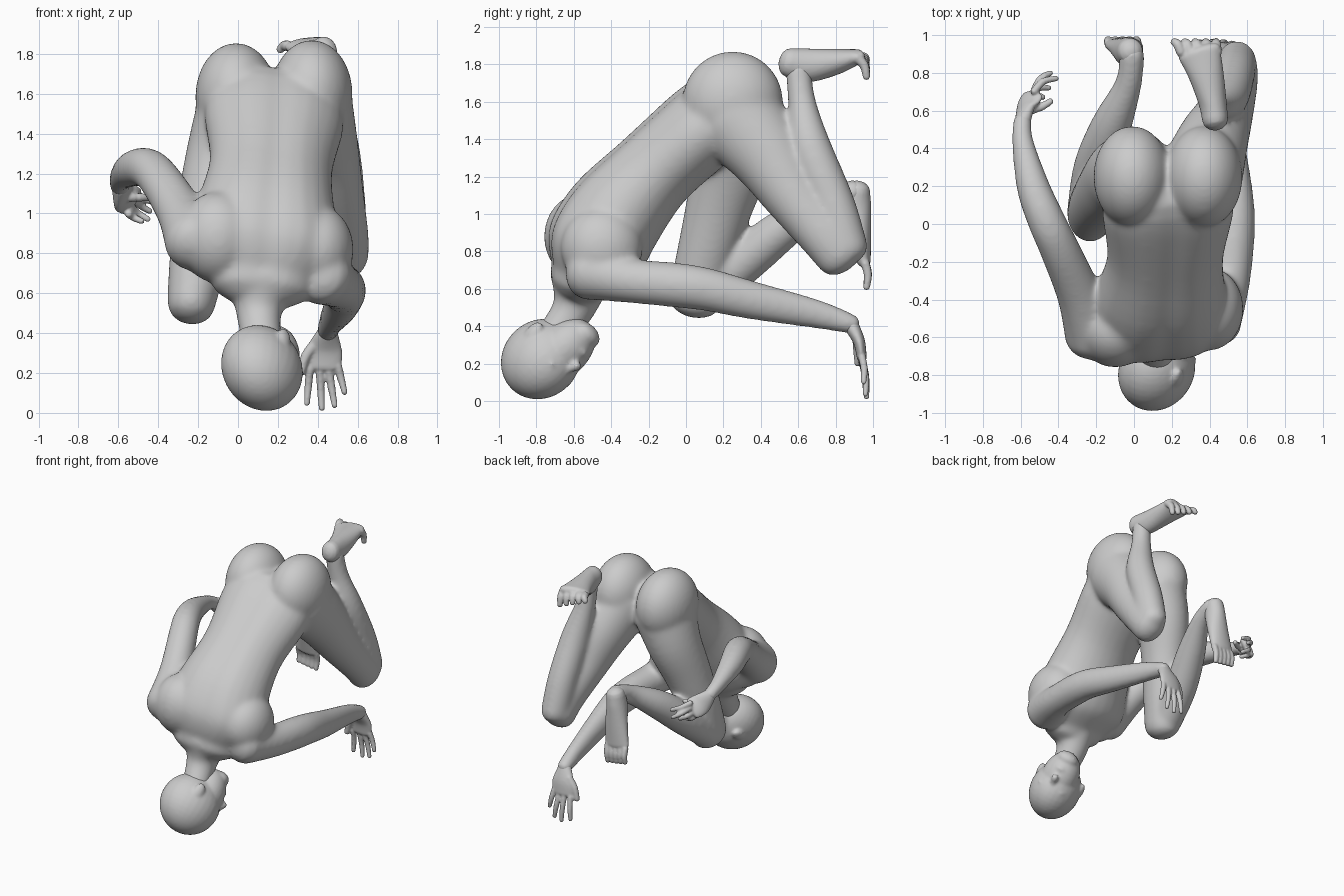
import bpy, bmesh, math
from mathutils import Vector, Matrix

bm = bmesh.new()
N = 28


def catmull(p0, p1, p2, p3, t):
    return [0.5 * (2 * b + (c - a) * t + (2 * a - 5 * b + 4 * c - d) * t * t + (3 * b - a - 3 * c + d) * t ** 3)
            for a, b, c, d in zip(p0, p1, p2, p3)]


def tube(pts, side=(1, 0, 0), groove=0.0, steps=5, cap=0.8):
    """Loft rings through (x, y, z, half width, half depth), with rounded ends."""
    pts = [tuple(p) if len(p) == 5 else tuple(p) + (p[3],) for p in pts]
    ext = [pts[0]] + pts + [pts[-1]]
    path = [catmull(*ext[i:i + 4], s / steps) for i in range(len(pts) - 1) for s in range(steps)]
    path.append(list(pts[-1]))
    pos = [Vector(p[:3]) for p in path]
    last = len(path) - 1
    rings = []

    def ring(i, off, k):
        t = (pos[min(i + 1, last)] - pos[max(i - 1, 0)]).normalized()
        s = Vector(side)
        s = (s - t * s.dot(t)).normalized()
        v = t.cross(s)
        c = pos[i] + t * off
        vs = []
        for j in range(N):
            a = 2 * math.pi * j / N
            g = 1 - groove * math.exp(-((a - math.pi / 2) / 0.25) ** 2)
            vs.append(bm.verts.new(c + s * math.cos(a) * path[i][3] * k + v * math.sin(a) * path[i][4] * k * g))
        rings.append(vs)

    angles = [math.radians(a) for a in (80, 55, 28)]
    for a in angles:
        ring(0, -math.sin(a) * min(path[0][3:]) * cap, math.cos(a))
    for i in range(last + 1):
        ring(i, 0, 1)
    for a in reversed(angles):
        ring(last, math.sin(a) * min(path[-1][3:]) * cap, math.cos(a))
    for r0, r1 in zip(rings, rings[1:]):
        for j in range(N):
            bm.faces.new((r0[j], r0[(j + 1) % N], r1[(j + 1) % N], r1[j]))
    bm.faces.new(list(reversed(rings[0])))
    bm.faces.new(rings[-1])


def ball(c, radii, rot=Matrix.Identity(4)):
    m = Matrix.Translation(c) @ rot @ Matrix.Diagonal((*radii, 1))
    bmesh.ops.create_uvsphere(bm, u_segments=28, v_segments=18, radius=1, matrix=m)


def digits(bases, tips, r, bend):
    """Fingers or toes: each a short bent tube from base to tip."""
    for b, t in zip(bases, tips):
        mid = (Vector(b) + Vector(t)) / 2 + Vector(bend)
        tube([(*b, r * 1.1), (*mid, r), (*t, r * 0.8)], side=(1, 0.3, 0.1), steps=3)


def finish(name, voxel, rounds):
    """Fuse everything built so far into one smooth object and start afresh."""
    bmesh.ops.recalc_face_normals(bm, faces=bm.faces)
    me = bpy.data.meshes.new(name)
    bm.to_mesh(me)
    bm.clear()
    ob = bpy.data.objects.new(name, me)
    bpy.context.collection.objects.link(ob)
    rm = ob.modifiers.new("fuse", 'REMESH')
    rm.mode = 'VOXEL'
    rm.voxel_size = voxel
    rm.use_smooth_shade = True
    sm = ob.modifiers.new("soften", 'SMOOTH')
    sm.factor = .5
    sm.iterations = rounds


# torso, hips to shoulders, with spine groove
tube([(.18, .16, 1.54, .34, .225), (.18, .06, 1.45, .35, .235), (.165, -.18, 1.23, .31, .235),
      (.14, -.39, .99, .355, .275), (.13, -.5, .8, .39, .27), (.12, -.57, .66, .27, .17)],
     side=(1, .1, -.1), groove=.1)
# shoulder blades and buttocks
ball((.4, -.45, .82), (.18, .22, .22))
ball((-.1, -.56, .88), (.2, .2, .23))
for x, z in ((.37, 1.6), (-.01, 1.585)):
    ball((x, .25, z), (.205, .27, .27))
# neck
tube([(.12, -.7, .35, .1), (.105, -.6, .5, .115), (.12, -.56, .66, .17)])
# bent leg on +x: thigh, calf
tube([(.36, .27, 1.52, .22, .25), (.415, .43, 1.33, .19, .21), (.475, .57, 1.11, .155, .165),
      (.53, .74, .89, .125, .14), (.54, .83, .785, .115, .14)])
tube([(.545, .855, .81, .105, .12), (.53, .79, 1.05, .11, .115), (.5, .67, 1.35, .105, .11),
      (.45, .62, 1.6, .075, .075), (.43, .6, 1.78, .065, .07)])
# bent leg on -x: thigh, calf
tube([(.01, .25, 1.52, .22, .25), (-.07, .25, 1.3, .19, .21), (-.14, .18, 1.05, .165, .18),
      (-.2, .1, .76, .145, .155), (-.235, .045, .54, .12, .145)])
tube([(-.245, .07, .55, .11), (-.2, .3, .74, .12), (-.12, .52, .92, .108),
      (-.03, .74, 1.06, .072), (-.01, .9, 1.12, .067)])
# arm on +x
tube([(.42, -.52, .69, .15), (.5, -.3, .645, .115, .12), (.53, -.05, .62, .11, .12), (.535, .12, .595, .1, .115),
      (.515, .35, .54, .085, .103), (.47, .7, .465, .062, .078), (.45, .89, .41, .055, .053)])
# arm on -x
tube([(-.21, -.58, .86, .16), (-.29, -.37, 1.01, .12), (-.4, -.12, 1.18, .105), (-.465, .02, 1.23, .1),
      (-.535, .2, 1.22, .088), (-.59, .44, 1.17, .058), (-.59, .55, 1.13, .05)])
finish("body", .013, 26)

# head, turned to the side and upside down
n = Vector((.7, .47, -.52)).normalized()
u = Vector((0, -.7, -.72))
u = (u - n * u.dot(n)).normalized()
r = u.cross(n)
R = Matrix((r, n, u)).transposed().to_4x4()
C = Vector((.12, -.775, .225))


def on_head(a, b, c):
    return C + r * a + n * b + u * c


ball(C, (.188, .222, .225), R)
ball(on_head(0, .07, -.12), (.14, .135, .2), R)
ball(on_head(0, .11, -.27), (.085, .07, .055), R)                    # chin
tube([(*on_head(0, .19, -.04), .016), (*on_head(0, .225, -.12), .027)], side=r)  # nose
tube([(*on_head(-.04, .175, -.19), .014), (*on_head(0, .188, -.19), .02),
      (*on_head(.04, .175, -.19), .014)], side=u)                    # lips
for s in (-1, 1):
    ball(on_head(.175 * s, -.02, -.08), (.022, .04, .06), R)         # ears
    ball(on_head(.06 * s, .185, -.03), (.05, .016, .016), R)         # brows
finish("head", .011, 8)

# foot on +x
tube([(.43, .55, 1.81, .068, .078), (.415, .65, 1.795, .075, .09), (.38, .8, 1.815, .095, .07),
      (.345, .91, 1.84, .115, .042)])
digits([(.25 + .047 * i, .91, 1.84) for i in range(5)],
       [(.21 + .056 * i, .965, 1.82 - .022 * i) for i in range(5)], .025, (0, .015, .01))
# foot on -x
tube([(-.02, .915, 1.125, .068, .07), (-.03, .91, 1.04, .075, .08), (-.04, .93, .9, .09, .06),
      (-.06, .95, .75, .098, .038)])
digits([(-.135 + .038 * i, .957, .74) for i in range(5)],
       [(-.14 + .038 * i, .965, .63 - .006 * i) for i in range(5)], .022, (0, .012, 0))
# hand on +x
tube([(.45, .88, .41, .05, .042), (.435, .925, .32, .088, .032), (.43, .94, .23, .088, .026)])
digits([(.36, .94, .22), (.41, .945, .21), (.455, .945, .21), (.5, .94, .24)],
       [(.345, .96, .045), (.42, .965, .02), (.485, .96, .035), (.535, .95, .1)], .019, (0, .008, 0))
digits([(.39, .915, .35)], [(.315, .92, .2)], .025, (-.012, 0, .01))
# hand on -x
tube([(-.59, .54, 1.13, .042, .048), (-.57, .62, 1.085, .032, .08), (-.535, .68, 1.06, .026, .08)],
     side=(.8, .2, -.6))
digits([(-.53, .7, 1.11), (-.53, .7, 1.075), (-.54, .68, 1.035), (-.55, .66, 1.0)],
       [(-.41, .77, 1.05), (-.44, .8, 1.01), (-.45, .72, .97), (-.48, .67, .96)], .019, (-.01, .02, 0))
digits([(-.56, .6, 1.08)], [(-.44, .65, 1.08)], .022, (0, -.01, 0))
finish("hands_and_feet", .008, 4)
bm.free()
